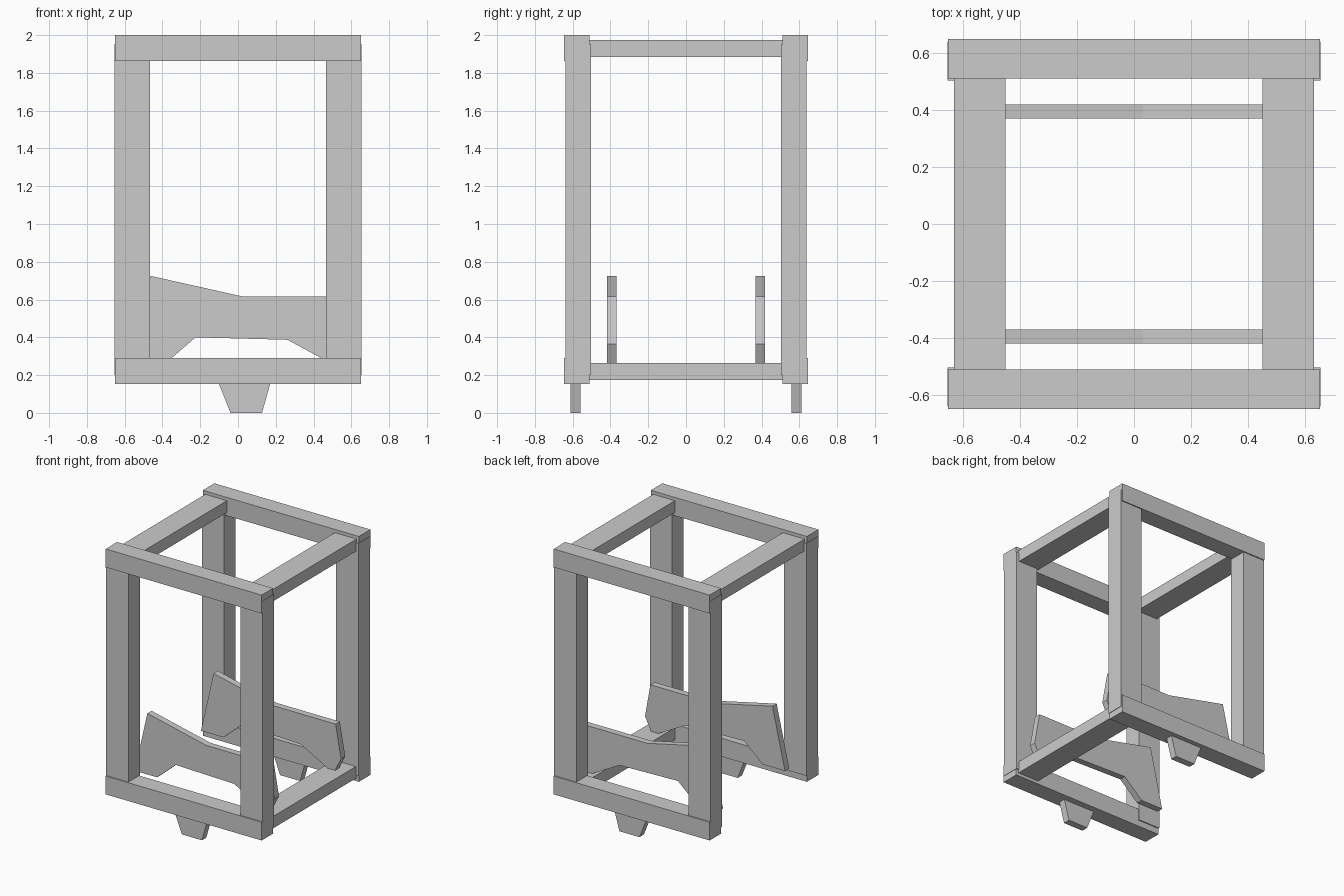
import bpy, bmesh

if "Cube" in bpy.data.objects:
    bpy.data.objects.remove(bpy.data.objects["Cube"])


def make(name, bm):
    bmesh.ops.recalc_face_normals(bm, faces=bm.faces)
    mesh = bpy.data.meshes.new(name)
    bm.to_mesh(mesh)
    bm.free()
    obj = bpy.data.objects.new(name, mesh)
    bpy.context.collection.objects.link(obj)
    return obj


def slab(name, profile, y0, y1):
    """Extrude an x-z profile from y0 to y1."""
    bm = bmesh.new()
    face = bm.faces.new([bm.verts.new((x, y0, z)) for x, z in profile])
    ext = bmesh.ops.extrude_face_region(bm, geom=[face])
    verts = [v for v in ext["geom"] if isinstance(v, bmesh.types.BMVert)]
    bmesh.ops.translate(bm, verts=verts, vec=(0, y1 - y0, 0))
    return make(name, bm)


def box(name, x0, x1, y0, y1, z0, z1):
    return slab(name, [(x0, z0), (x1, z0), (x1, z1), (x0, z1)], y0, y1)


FOOT = [(-0.10, 0.152), (-0.04, 0), (0.127, 0), (0.17, 0.152)]
CRADLE = [(-0.462, 0.725), (0.03, 0.615), (0.555, 0.615), (0.60, 0.365),
          (0.55, 0.265), (0.487, 0.265), (0.262, 0.387), (-0.225, 0.40),
          (-0.38, 0.265), (-0.567, 0.265)]

for side, s in (("front", -1), ("back", 1)):
    # long cross beams, bottom and top
    box(f"{side}_bottom_beam", -0.65, 0.65, s * 0.51, s * 0.647, 0.152, 0.29)
    box(f"{side}_top_beam", -0.65, 0.65, s * 0.51, s * 0.647, 1.862, 2.0)
    # upright posts
    for end, e in (("left", -1), ("right", 1)):
        box(f"{side}_{end}_post", e * 0.467, e * 0.653,
            s * 0.502, s * 0.639, 0.20, 1.952)
    # tapered foot and shaped cradle panel
    slab(f"{side}_foot", FOOT, s * 0.558, s * 0.611)
    slab(f"{side}_cradle_panel", CRADLE, s * 0.369, s * 0.419)

# side rails: two at the top, one at the bottom right
for end, e in (("left", -1), ("right", 1)):
    box(f"{end}_top_rail", e * 0.45, e * 0.63, -0.515, 0.515, 1.885, 1.975)
box("right_bottom_rail", 0.45, 0.63, -0.515, 0.515, 0.175, 0.265)
